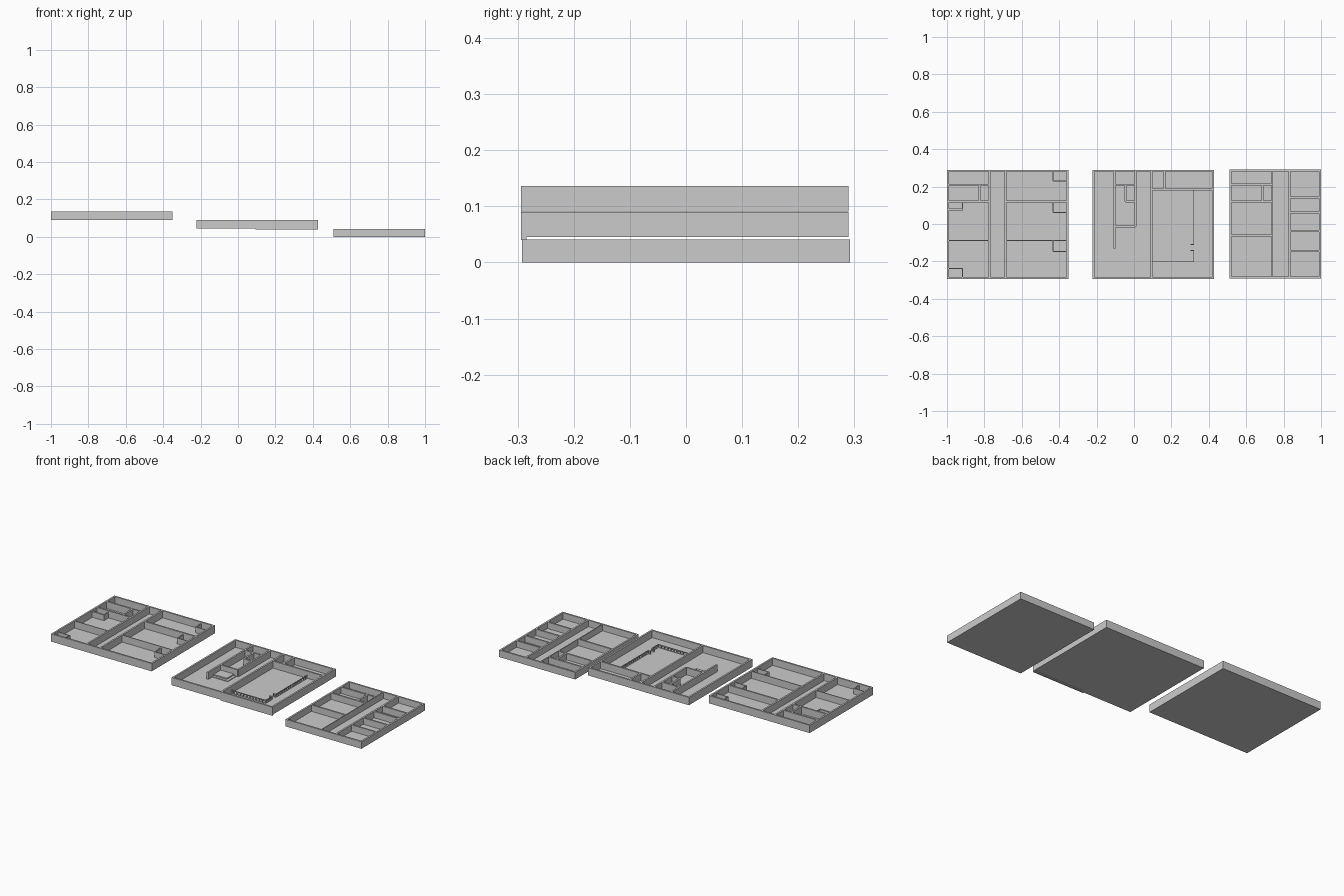
import bpy, bmesh

if "Cube" in bpy.data.objects:
    bpy.data.objects.remove(bpy.data.objects["Cube"])

T = 0.010   # main wall thickness
S = 0.005   # thin partition thickness


def boxes_object(name, boxes):
    """One mesh made of axis-aligned boxes (x0, x1, y0, y1, z0, z1)."""
    bm = bmesh.new()
    for x0, x1, y0, y1, z0, z1 in boxes:
        vs = bmesh.ops.create_cube(bm, size=1)["verts"]
        for v in vs:
            v.co = ((x0 + x1) / 2 + v.co.x * (x1 - x0),
                    (y0 + y1) / 2 + v.co.y * (y1 - y0),
                    (z0 + z1) / 2 + v.co.z * (z1 - z0))
    me = bpy.data.meshes.new(name)
    bm.to_mesh(me)
    bm.free()
    ob = bpy.data.objects.new(name, me)
    bpy.context.collection.objects.link(ob)
    return ob


def wx(y, x0, x1, z0, z1, t=T):      # wall running along x
    return (x0, x1, y - t / 2, y + t / 2, z0, z1)


def wy(x, y0, y1, z0, z1, t=T):      # wall running along y
    return (x - t / 2, x + t / 2, y0, y1, z0, z1)


def shell(name, x0, x1, y0, y1, z0, z1):
    """Floor slab and four outer walls."""
    boxes_object(name + "_floor", [(x0, x1, y0, y1, z0, z0 + 0.004)])
    boxes_object(name + "_outer_walls", [
        (x0, x1, y0, y0 + T, z0, z1), (x0, x1, y1 - T, y1, z0, z1),
        (x0, x0 + T, y0 + T, y1 - T, z0, z1), (x1 - T, x1, y0 + T, y1 - T, z0, z1)])


# ---- upper storey (left tray) ----
a, b = 0.091, 0.136
Y0, Y1 = -0.294, 0.290
shell("upper", -1.0, -0.35, Y0, Y1, a, b)
boxes_object("upper_walls",
             [wy(x, Y0, Y1, a, b) for x in (-0.773, -0.687)] +
             [wx(y, -1.0, -0.773, a, b) for y in (0.210, 0.120)] +
             [wx(0.120, -0.687, -0.35, a, b), wy(-0.826, 0.12, 0.21, a, b)] +
             [wx(-0.089, -1.0, -0.773, a, b, S), wx(-0.089, -0.687, -0.35, a, b, S)])
c = 0.128
closets = []
for y, wall in ((0.230, Y1), (0.061, 0.12), (-0.148, -0.089)):
    closets += [wx(y, -0.433, -0.352, a, c, S), wy(-0.433, y, wall, a, c, S)]
closets += [wx(0.077, -0.998, -0.915, a, c), wy(-0.917, 0.077, 0.12, a, c, S),
            wx(-0.239, -0.998, -0.915, a, c, S), wy(-0.917, Y0, -0.239, a, c, S)]
boxes_object("upper_closets", closets)

# ---- middle storey (centre tray) ----
a, b = 0.045, 0.090
shell("middle", -0.222, 0.427, Y0, Y1, a, b)
boxes_object("middle_front_skirt", [(0.094, 0.427, Y0, Y0 + T, 0.040, a)])
boxes_object("middle_walls", [
    wy(0.094, Y0, Y1, a, b), wy(0.008, -0.013, Y1, a, b),
    wy(-0.104, -0.132, Y1, a, b), wx(0.210, -0.104, 0.008, a, b),
    wy(-0.045, 0.12, 0.21, a, b), wx(0.120, -0.045, 0.008, a, b),
    wx(-0.013, -0.104, 0.008, a, b), wx(0.185, 0.094, 0.427, a, b),
    wy(0.163, 0.185, Y1, a, b)])
boxes_object("middle_steps", [
    (-0.104, 0.002, -0.097, -0.013, a, a + 0.008),
    (-0.104, -0.014, -0.083, -0.013, a, a + 0.015)])

# balustrade: sill, handrail and regularly spaced posts
rail = []
RT = 0.004
lo, mid, top = a, a + 0.018, a + 0.023


def balustrade(axis, fixed, p0, p1):
    wall = wy if axis == "y" else wx
    rail.append(wall(fixed, p0, p1, lo, lo + 0.007, RT))
    rail.append(wall(fixed, p0, p1, mid, top, RT))
    n = max(1, round((p1 - p0) / 0.02))
    for i in range(n + 1):
        p = p0 + (p1 - p0 - RT) * i / n
        rail.append(wall(fixed, p, p + RT, lo, mid, RT))


balustrade("y", 0.320, -0.110, 0.185)
balustrade("y", 0.320, -0.202, -0.142)
balustrade("x", -0.202, 0.094, 0.322)
balustrade("x", -0.110, 0.303, 0.322)
balustrade("x", -0.142, 0.303, 0.322)
boxes_object("middle_balustrade", rail)

# ---- lower storey (right tray) ----
a, b = 0.0, 0.041
Y0, Y1 = -0.292, 0.292
shell("lower", 0.51, 1.0, Y0, Y1, a, b)
boxes_object("lower_walls",
             [wy(0.738, Y0, Y1, a, b, S), wy(0.832, Y0, Y1, a, b)] +
             [wx(y, 0.51, 0.738, a, b) for y in (0.211, 0.120, -0.062)] +
             [wy(0.687, 0.12, 0.211, a, b)] +
             [wx(y, 0.832, 1.0, a, b) for y in (0.062, -0.037, -0.144)] +
             [wx(0.141, 0.832, 0.998, a, b)])
